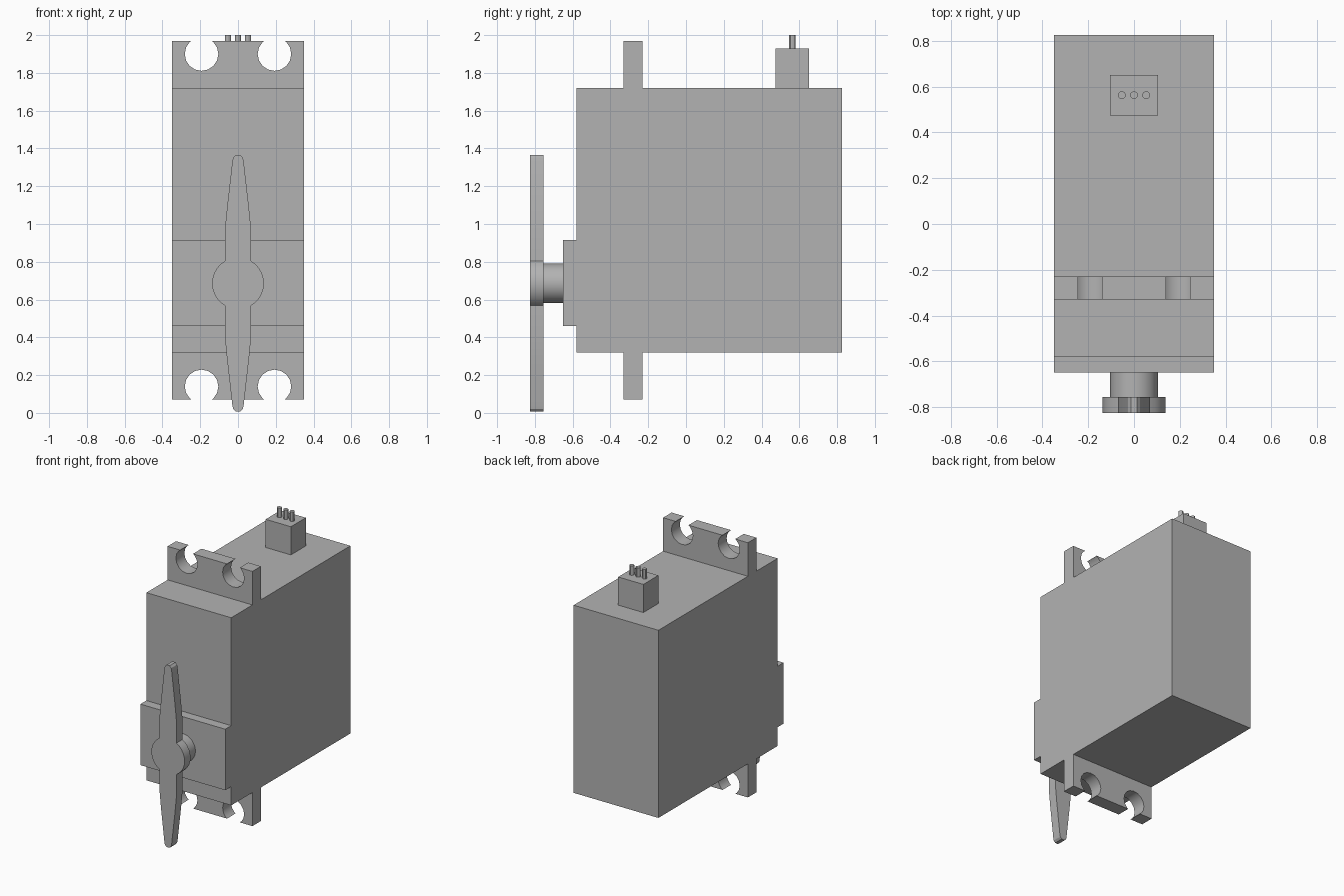
import bpy, bmesh
from math import sin, cos, pi, asin, radians
from mathutils import Vector

cube = bpy.data.objects.get("Cube")
if cube:
    bpy.data.objects.remove(cube, do_unlink=True)

GREY = (0.45, 0.45, 0.45, 1.0)
mat = bpy.data.materials.new("plain grey")
mat.use_nodes = True
mat.diffuse_color = GREY
mat.node_tree.nodes["Principled BSDF"].inputs["Base Color"].default_value = GREY


def prism(name, outline, start, depth):
    """Extrude a closed outline of 3D points along one depth vector."""
    bm = bmesh.new()
    face = bm.faces.new([bm.verts.new(Vector(p) + Vector(start)) for p in outline])
    new = bmesh.ops.extrude_face_region(bm, geom=[face])["geom"]
    bmesh.ops.translate(bm, vec=depth,
                        verts=[v for v in new if isinstance(v, bmesh.types.BMVert)])
    bmesh.ops.recalc_face_normals(bm, faces=bm.faces)
    mesh = bpy.data.meshes.new(name)
    bm.to_mesh(mesh)
    bm.free()
    mesh.materials.append(mat)
    obj = bpy.data.objects.new(name, mesh)
    bpy.context.collection.objects.link(obj)
    return obj


def activate(obj):
    bpy.ops.object.select_all(action="DESELECT")
    obj.select_set(True)
    bpy.context.view_layer.objects.active = obj


def smooth(obj):
    activate(obj)
    bpy.ops.object.shade_smooth_by_angle(angle=radians(30))


def disc_xz(radius, sides):
    return [(radius * cos(2 * pi * i / sides), 0, radius * sin(2 * pi * i / sides))
            for i in range(sides)]


# Body: side profile with mounting flanges and raised gear cover
FRONT, BACK, LOW, HIGH = -0.58, 0.825, 0.32, 1.72
FLANGE_F, FLANGE_B, FLANGE_LOW, FLANGE_HIGH = -0.33, -0.23, 0.07, 1.97
profile = [
    (BACK, LOW), (BACK, HIGH),
    (FLANGE_B, HIGH), (FLANGE_B, FLANGE_HIGH), (FLANGE_F, FLANGE_HIGH), (FLANGE_F, HIGH),
    (FRONT, HIGH), (FRONT, 0.915), (-0.65, 0.915), (-0.65, 0.46), (FRONT, 0.46),
    (FRONT, LOW), (FLANGE_F, LOW), (FLANGE_F, FLANGE_LOW), (FLANGE_B, FLANGE_LOW),
    (FLANGE_B, LOW),
]
body = prism("servo_body", [(0, y, z) for y, z in profile], (-0.35, 0, 0), (0.7, 0, 0))

# Open screw holes in both flanges
for x in (-0.193, 0.193):
    for z in (0.14, 1.90):
        cutter = prism("hole_cutter", disc_xz(0.089, 16), (x, -0.4, z), (0, 0.24, 0))
        cutter.hide_render = True
        cut = body.modifiers.new("screw_hole", "BOOLEAN")
        cut.operation = "DIFFERENCE"
        cut.solver = "EXACT"
        cut.object = cutter
        activate(body)
        bpy.ops.object.modifier_apply(modifier=cut.name)
        bpy.data.objects.remove(cutter, do_unlink=True)
smooth(body)

# Output shaft
AXIS = 0.686
smooth(prism("output_shaft", disc_xz(0.105, 16), (0, -0.76, AXIS), (0, 0.11, 0)))

# Horn: round hub with two tapered arms, one quarter outline mirrored
HUB, ARM, TIP = 0.137, 0.07, 0.03
meet = asin(ARM / HUB)
quarter = [(HUB * cos(a), HUB * sin(a))
           for a in [i / 5 * (pi / 2 - meet) for i in range(6)]]
quarter += [(ARM, 0.275), (0.058, 0.40), (TIP, 0.645), (0.026, 0.665), (0.013, 0.679)]
half = quarter + [(-x, z) for x, z in reversed(quarter)]
outline = half + [(-x, -z) for x, z in half[1:-1]]
smooth(prism("horn", [(x, 0, z) for x, z in outline], (0, -0.825, AXIS), (0, 0.07, 0)))

# Cable connector with three pins
PLUG_Y = 0.563
square = [(-0.104, -0.088, 0), (0.104, -0.088, 0), (0.104, 0.088, 0), (-0.104, 0.088, 0)]
prism("connector", square, (0, PLUG_Y, HIGH), (0, 0, 0.21))
for i, side in enumerate(("right", "middle", "left")):
    ring = [(x, z, 0) for x, _, z in disc_xz(0.017, 12)]
    smooth(prism(side + "_pin", ring, ((i - 1) * 0.053, PLUG_Y, 1.93), (0, 0, 0.07)))
